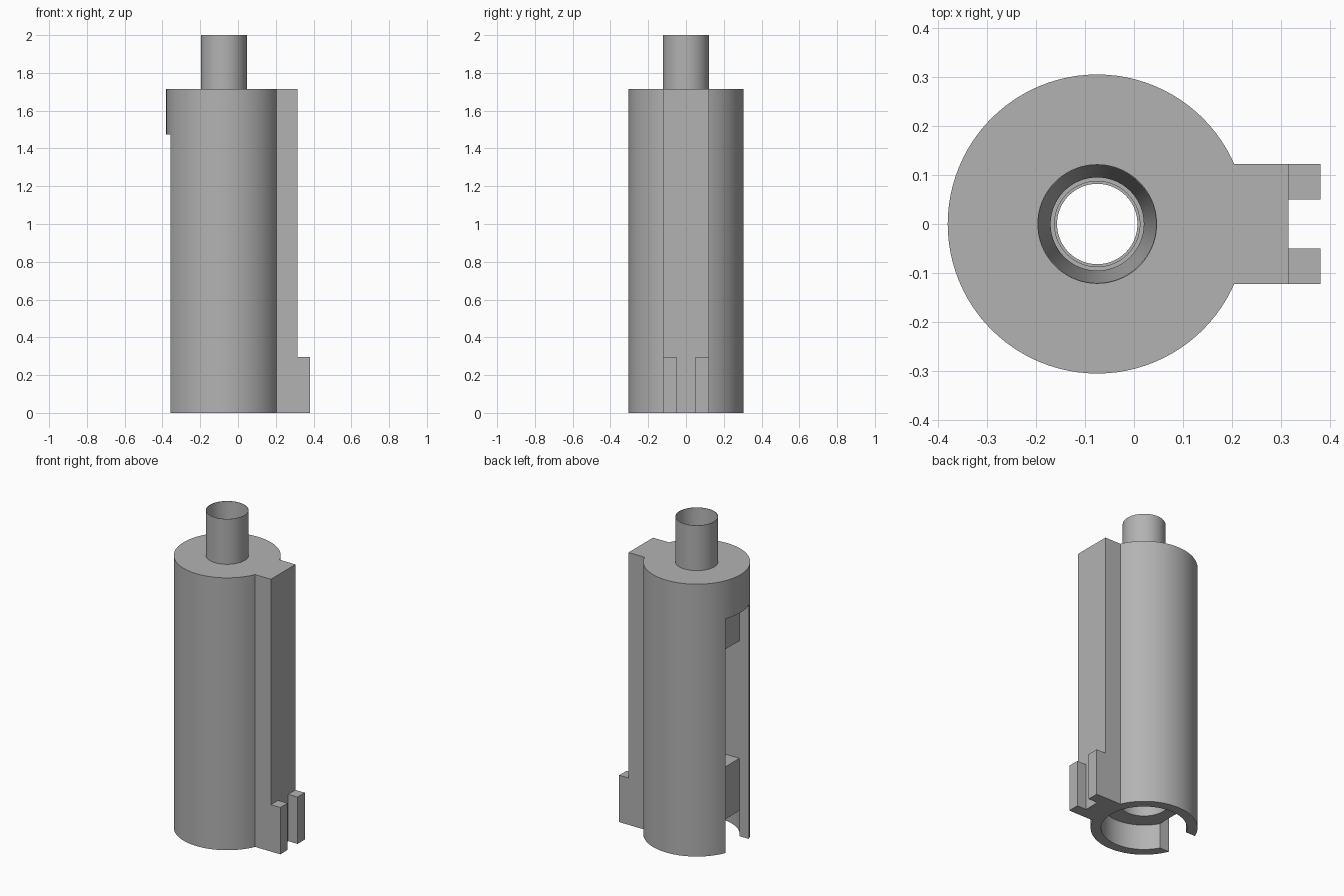
import bpy, bmesh, math

cube = bpy.data.objects.get("Cube")
if cube:
    bpy.data.objects.remove(cube, do_unlink=True)

AXIS = -0.075      # x of the barrel's centre line
SIDES = 96

grey = bpy.data.materials.new("plain_grey")
grey.use_nodes = True
COLOUR = (0.45, 0.45, 0.45, 1)
grey.diffuse_color = COLOUR
grey.node_tree.nodes["Principled BSDF"].inputs["Base Color"].default_value = COLOUR


def finish(name, bm):
    bmesh.ops.recalc_face_normals(bm, faces=bm.faces)
    mesh = bpy.data.meshes.new(name)
    bm.to_mesh(mesh)
    bm.free()
    mesh.materials.append(grey)
    obj = bpy.data.objects.new(name, mesh)
    bpy.context.collection.objects.link(obj)
    return obj


def box(name, x, y, z):
    bm = bmesh.new()
    bmesh.ops.create_cube(bm, size=1)
    for v in bm.verts:
        for i, (low, high) in enumerate((x, y, z)):
            v.co[i] = low if v.co[i] < 0 else high
    return finish(name, bm)


def turned(name, profile):
    """Solid of revolution from (radius, z) points, capped at both ends."""
    bm = bmesh.new()
    rings = []
    for r, z in profile:
        rings.append([bm.verts.new((AXIS + r * math.cos(a), r * math.sin(a), z))
                      for a in (2 * math.pi * k / SIDES for k in range(SIDES))])
    for low, high in zip(rings, rings[1:]):
        for k in range(SIDES):
            n = (k + 1) % SIDES
            bm.faces.new((low[k], low[n], high[n], high[k]))
    bm.faces.new(rings[0])
    bm.faces.new(rings[-1])
    return finish(name, bm)


def cut(target, cutter):
    cutter.hide_render = True
    mod = target.modifiers.new("cut", "BOOLEAN")
    mod.operation = "DIFFERENCE"
    mod.solver = "EXACT"
    mod.object = cutter
    bpy.context.view_layer.objects.active = target
    bpy.ops.object.modifier_apply(modifier=mod.name)
    bpy.data.objects.remove(cutter, do_unlink=True)


# Barrel with its spout
barrel = turned("barrel", [(0.305, 0), (0.305, 1.715), (0.122, 1.715), (0.122, 2)])

# Bottom bore and the narrower hole above it
cut(barrel, turned("bore_cutter", [(0.245, -0.1), (0.245, 0.16), (0.14, 0.16), (0.14, 0.6)]))
# Side slot, and the deep pocket behind its middle
cut(barrel, box("slot_cutter", (-0.6, AXIS - 0.216), (-0.116, 0.116), (-0.1, 1.475)))
cut(barrel, box("pocket_cutter", (-0.5, AXIS + 0.216), (-0.1161, 0.1161), (0.49, 1.23)))
# Stepped, tapering passage through the spout
cut(barrel, turned("passage_cutter", [(0.082, 1.1), (0.082, 1.4), (0.087, 1.4), (0.087, 1.55),
                                      (0.095, 1.55), (0.095, 1.7), (0.12, 1.98), (0.12, 2.1)]))

bpy.ops.object.select_all(action="DESELECT")
barrel.select_set(True)
bpy.context.view_layer.objects.active = barrel
bpy.ops.object.shade_smooth_by_angle(angle=math.radians(30))

# Rail along the side, with two prongs at its foot
box("rail", (AXIS + 0.26, 0.315), (-0.122, 0.122), (0, 1.715))
for name, y in (("front_prong", (-0.122, -0.05)), ("back_prong", (0.05, 0.122))):
    box(name, (0.315, 0.38), y, (0, 0.295))
